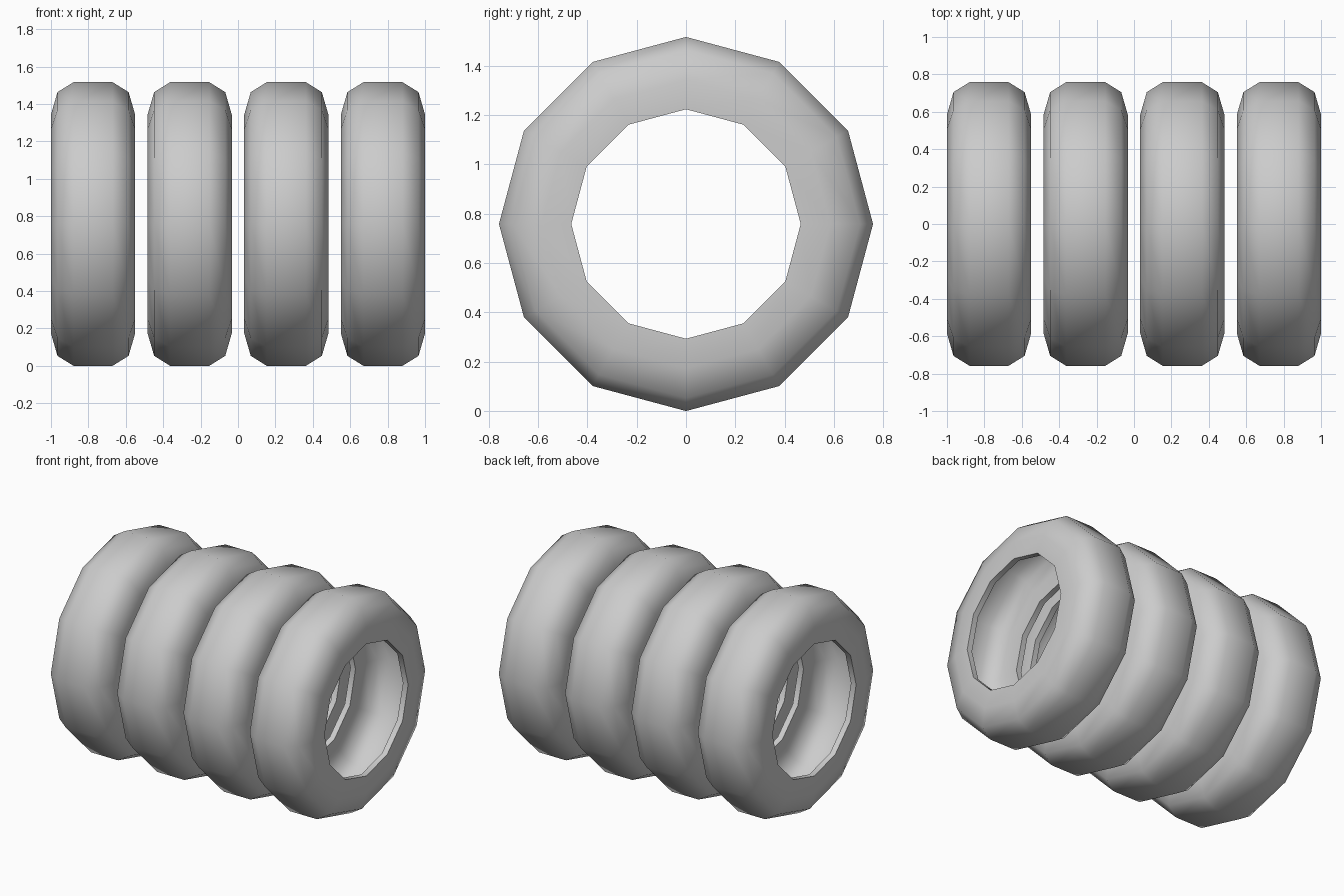
import bpy, bmesh
from math import radians, sin, cos, pi

default_cube = bpy.data.objects.get("Cube")
if default_cube:
    bpy.data.objects.remove(default_cube, do_unlink=True)

SIDES = 12
RADIUS = 0.758

rubber = bpy.data.materials.new("grey_rubber")
rubber.use_nodes = True
grey = (0.6, 0.6, 0.6, 1)
rubber.diffuse_color = grey
rubber.node_tree.nodes["Principled BSDF"].inputs["Base Color"].default_value = grey

# Half cross-sections (x, radius): outer skin from bead to tread, and hollow inside
outer = [(0.225, 0.465), (0.225, 0.585), (0.19, 0.705), (0.105, RADIUS)]
inner = [(0.185, 0.465), (0.185, 0.578), (0.158, 0.672), (0.092, 0.718)]


def mirrored(half):
    return half + [(-x, r) for x, r in reversed(half)]


profile = mirrored(outer) + mirrored(inner)[::-1]


def make_tyre_mesh():
    """Revolve the closed cross-section around the x axis."""
    bm = bmesh.new()
    rings = []
    for i in range(SIDES):
        a = 2 * pi * i / SIDES
        rings.append([bm.verts.new((x, r * sin(a), r * cos(a))) for x, r in profile])
    n = len(profile)
    for i in range(SIDES):
        this, following = rings[i], rings[(i + 1) % SIDES]
        for j in range(n):
            k = (j + 1) % n
            bm.faces.new((this[j], this[k], following[k], following[j]))
    bmesh.ops.recalc_face_normals(bm, faces=bm.faces)
    mesh = bpy.data.meshes.new("tyre")
    bm.to_mesh(mesh)
    bm.free()
    mesh.materials.append(rubber)
    return mesh


# Row of four tyres sharing one axle line
tyre_mesh = make_tyre_mesh()
tyres = []
for i in range(4):
    tyre = bpy.data.objects.new(f"tyre_{i + 1}", tyre_mesh.copy())
    tyre.location = (-0.775 + i * 1.55 / 3, 0, RADIUS)
    bpy.context.collection.objects.link(tyre)
    tyres.append(tyre)

# Smooth skin with crisp bead edges
bpy.ops.object.select_all(action="DESELECT")
for tyre in tyres:
    tyre.select_set(True)
bpy.context.view_layer.objects.active = tyres[0]
bpy.ops.object.shade_smooth_by_angle(angle=radians(60))
